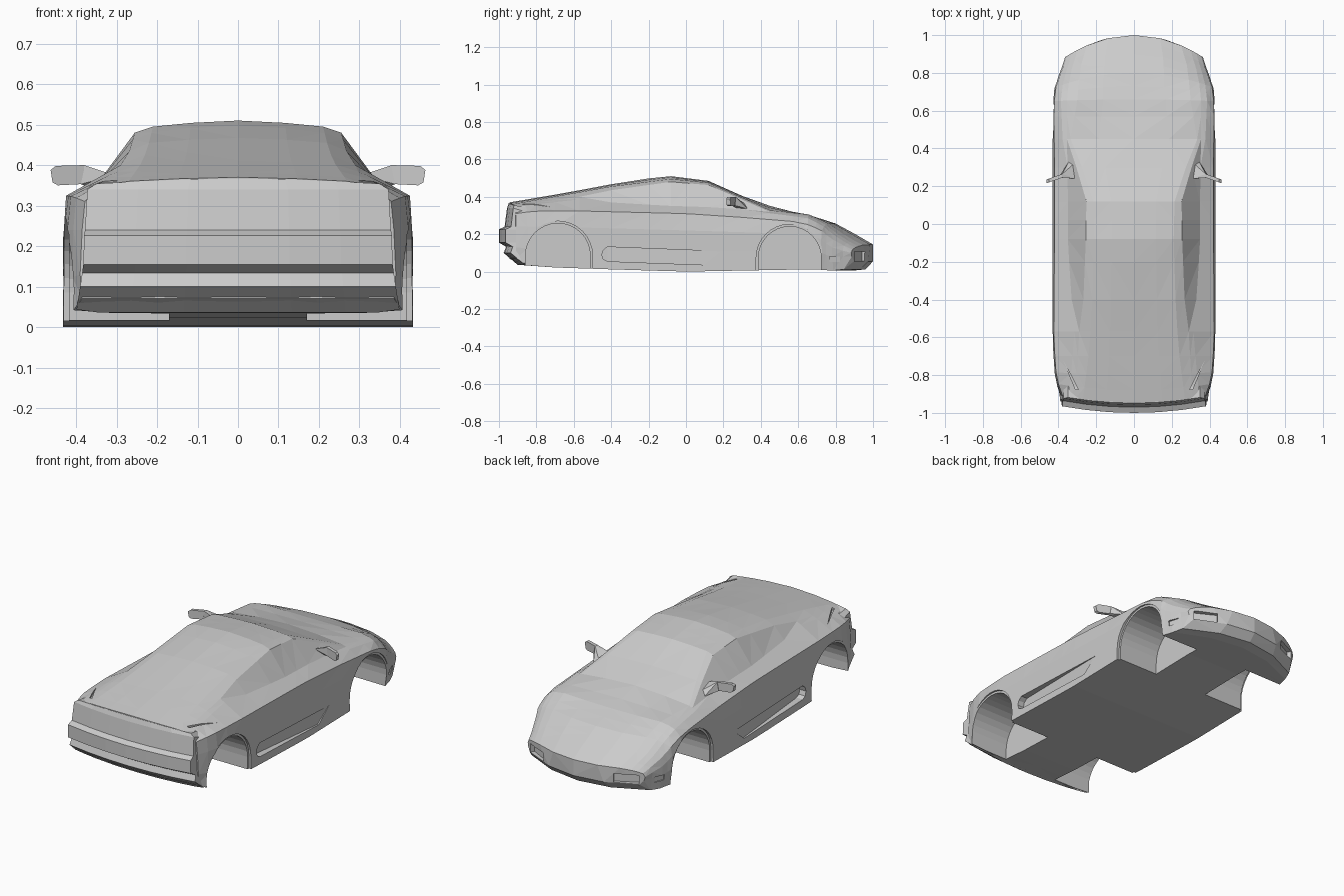
import bpy, bmesh, math
from mathutils import Matrix, Vector

if "Cube" in bpy.data.objects:
    bpy.data.objects.remove(bpy.data.objects["Cube"])


def finish(bm, name):
    bmesh.ops.recalc_face_normals(bm, faces=bm.faces)
    me = bpy.data.meshes.new(name)
    bm.to_mesh(me)
    bm.free()
    ob = bpy.data.objects.new(name, me)
    bpy.context.collection.objects.link(ob)
    return ob


def hull(name, pts, side=1):
    bm = bmesh.new()
    for x, y, z in pts:
        bm.verts.new((x * side, y, z))
    bmesh.ops.convex_hull(bm, input=bm.verts)
    return finish(bm, name)


def box(name, loc, size, rot, side):
    m = Matrix.Rotation(rot * side, 4, 'Z')
    m.translation = Vector((loc[0] * side, loc[1], loc[2]))
    bm = bmesh.new()
    bmesh.ops.create_cube(bm, size=1, matrix=m @ Matrix.Diagonal((*size, 1)))
    return finish(bm, name)


def cut(target, cutter):
    cutter.hide_render = True
    mod = target.modifiers.new("cut", 'BOOLEAN')
    mod.object = cutter
    mod.solver = 'EXACT'
    bpy.context.view_layer.objects.active = target
    bpy.ops.object.modifier_apply(modifier=mod.name)
    bpy.data.objects.remove(cutter)


def smooth01(t):
    t = max(0, min(1, t))
    return t * t * (3 - 2 * t)


def at(rail, s):
    # x and z of a lengthwise rail at station s
    for a, b in zip(rail, rail[1:]):
        if s <= b[0]:
            t = max(0, (s - a[0]) / (b[0] - a[0]))
            return a[1] + t * (b[1] - a[1]), a[2] + t * (b[2] - a[2])
    return rail[-1][1:]


# Lengthwise rails (station, x, z), from roof centre down to the sill
centre = [(-.945, 0, .37), (-.65, 0, .42), (-.4, 0, .467), (-.2, 0, .498), (-.08, 0, .51),
          (.12, 0, .485), (.3, 0, .405), (.5, 0, .333), (.57, 0, .32), (.66, 0, .302),
          (.8, 0, .257), (.9, 0, .203), (1, 0, .145)]
roof_edge = [(-.945, .27, .36), (-.65, .235, .41), (-.4, .22, .455), (-.08, .21, .495),
             (.12, .215, .475), (.3, .275, .395), (.45, .335, .327), (.66, .30, .306),
             (.8, .29, .257), (.9, .28, .2), (1, .25, .142)]
window_top = [(-.945, .31, .353), (-.57, .29, .4), (-.4, .268, .435), (-.08, .255, .48),
              (.12, .252, .463), (.3, .305, .385), (.45, .355, .319), (.66, .355, .297),
              (.8, .345, .25), (.9, .33, .195), (1, .30, .135)]
belt = [(-.945, .345, .345), (-.57, .315, .386), (-.4, .33, .37), (-.1, .35, .352),
        (.12, .35, .345), (.3, .352, .333), (.45, .378, .312), (.66, .387, .285),
        (.8, .377, .24), (.9, .36, .187), (1, .33, .128)]
shoulder = [(-.945, .378, .31), (-.85, .41, .323), (-.6, .425, .325), (0, .42, .31),
            (.3, .42, .29), (.6, .425, .266), (.8, .413, .218), (.9, .39, .17), (1, .355, .118)]
waist = [(-.945, .385, .24), (-.85, .417, .24), (-.7, .43, .24), (0, .432, .22),
         (.65, .432, .2), (.8, .42, .17), (.9, .4, .13), (1, .365, .1)]
lower = [(-.945, .39, .13), (-.85, .418, .12), (-.7, .43, .12), (.65, .432, .11),
         (.8, .42, .1), (.9, .4, .08), (1, .36, .08)]
sill = [(-.945, .385, .07), (-.88, .412, .035), (-.7, .43, .022), (-.4, .432, .012),
        (0, .432, 0), (.65, .432, .012), (.9, .39, .006), (.96, .37, .012), (1, .34, .055)]
stations = [-.945, -.88, -.8, -.7, -.57, -.4, -.2, -.08, .02, .12, .3, .45, .57, .66,
            .73, .8, .85, .9, .96, 1]


def section(s):
    c, e, f = at(centre, s), at(roof_edge, s), at(sill, s)
    pts = [c, (e[0] * .55, c[1] * .62 + e[1] * .38), e]
    pts += [at(r, s) for r in (window_top, belt, shoulder, waist, lower)]
    return pts + [f, (f[0] / 2, f[1]), (0, f[1])]


def warp(x, s):
    # rounds nose and tail in plan
    return (s - .12 * (x / .37) ** 2 * smooth01((s - .6) / .4)
            + .035 * (x / .38) ** 2 * smooth01((-s - .7) / .245))


# Body shell: half loft with capped ends, mirrored
bm = bmesh.new()
for side in (1, -1):
    rings = [[bm.verts.new((x * side, warp(x, s), z)) for x, z in section(s)] for s in stations]
    for a, b in zip(rings, rings[1:]):
        for i in range(len(a) - 1):
            bm.faces.new((a[i], a[i + 1], b[i + 1], b[i]))
    for r in (rings[0], rings[-1]):
        for i in range(4):
            bm.faces.new((r[i], r[i + 1], r[9 - i], r[10 - i]))
        bm.faces.new((r[4], r[5], r[6]))
bmesh.ops.remove_doubles(bm, verts=bm.verts, dist=1e-5)
bmesh.ops.triangulate(bm, faces=bm.faces)
body = finish(bm, "car_body")

# Tail panel: stacked curved slices (z, y, half width)
bm = bmesh.new()
cols, slices = [], [(.366, -.948, .35), (.34, -.957, .372), (.24, -.97, .378), (.226, -1.0, .38),
                    (.155, -1.0, .382), (.133, -.962, .385), (.1, -.975, .39), (.036, -.9, .4)]
for z, y, hw in slices:
    xs = [hw * k / 3 for k in range(-3, 4)]
    row = [bm.verts.new((x, y + .035 * (x / .38) ** 2, z - (.012 * (x / .35) ** 2 if z > .35 else 0)))
           for x in xs]
    row += [bm.verts.new((hw, -.86, z - (.02 if z > .33 else 0))),
            bm.verts.new((-hw, -.86, z - (.02 if z > .33 else 0)))]
    cols.append(row)
for a, b in zip(cols, cols[1:]):
    for i in range(9):
        j = (i + 1) % 9
        bm.faces.new((a[i], a[j], b[j], b[i]))
bm.faces.new(cols[0])
bm.faces.new(cols[-1])
tail = finish(bm, "tail_panel")


def arch(cy, cz, r, x_in, side):
    prof = [(cy - r, -.1)] + [(cy - r * math.cos(math.pi * k / 16), cz + r * math.sin(math.pi * k / 16))
                              for k in range(17)] + [(cy + r, -.1)]
    return hull("arch_cutter", [(x, y, z) for x in (x_in, .55) for y, z in prof], side)


scoop = [(-.45, .09), (-.442, .115), (-.42, .132), (.19, .108), (.1, .036), (-.42, .055), (-.442, .066)]
for side in (1, -1):
    # Wheel wells with a stepped lip
    for cy, cz, r in ((-.685, .085, .185), (.555, .073, .18)):
        cut(body, arch(cy, cz, r, .418, side))
        cut(body, arch(cy, cz, r - .012, .17, side))
        if cy < 0:
            cut(tail, arch(cy, cz, r, .17, side))
    # Side scoop, deepest at its rear
    inner = [(.392 + max(0, y + .42) * .062, y, z) for y, z in scoop]
    cut(body, hull("scoop_cutter", inner + [(.5, y, z) for y, z in scoop], side))
    # Nose intakes, corner vents and rear shoulder slits
    cut(body, box("intake_cutter", (.285, .94, .083), (.13, .07, .05), -.49, side))
    cut(body, box("vent_cutter", (.405, .80, .065), (.04, .06, .03), .3, side))
    cut(body, hull("slit_cutter", [(x, y, z) for z in (.345, .4) for x, y in
                                   ((.375, -.72), (.31, -.875), (.295, -.875))], side))

    # Door mirrors
    tag = "right" if side > 0 else "left"
    head = [(.378, .40), (.45, .398), (.463, .388), (.458, .357), (.445, .35), (.388, .353)]
    hull("mirror_head_" + tag, [(x, y0 - (x - .38) * .35, z) for x, z in head for y0 in (.245, .265)], side)
    hull("mirror_arm_" + tag, [(.305, .24, .375), (.305, .33, .35), (.345, .33, .335), (.345, .27, .34),
                               (.388, .245, .353), (.388, .265, .353), (.38, .245, .4), (.38, .265, .4)], side)
